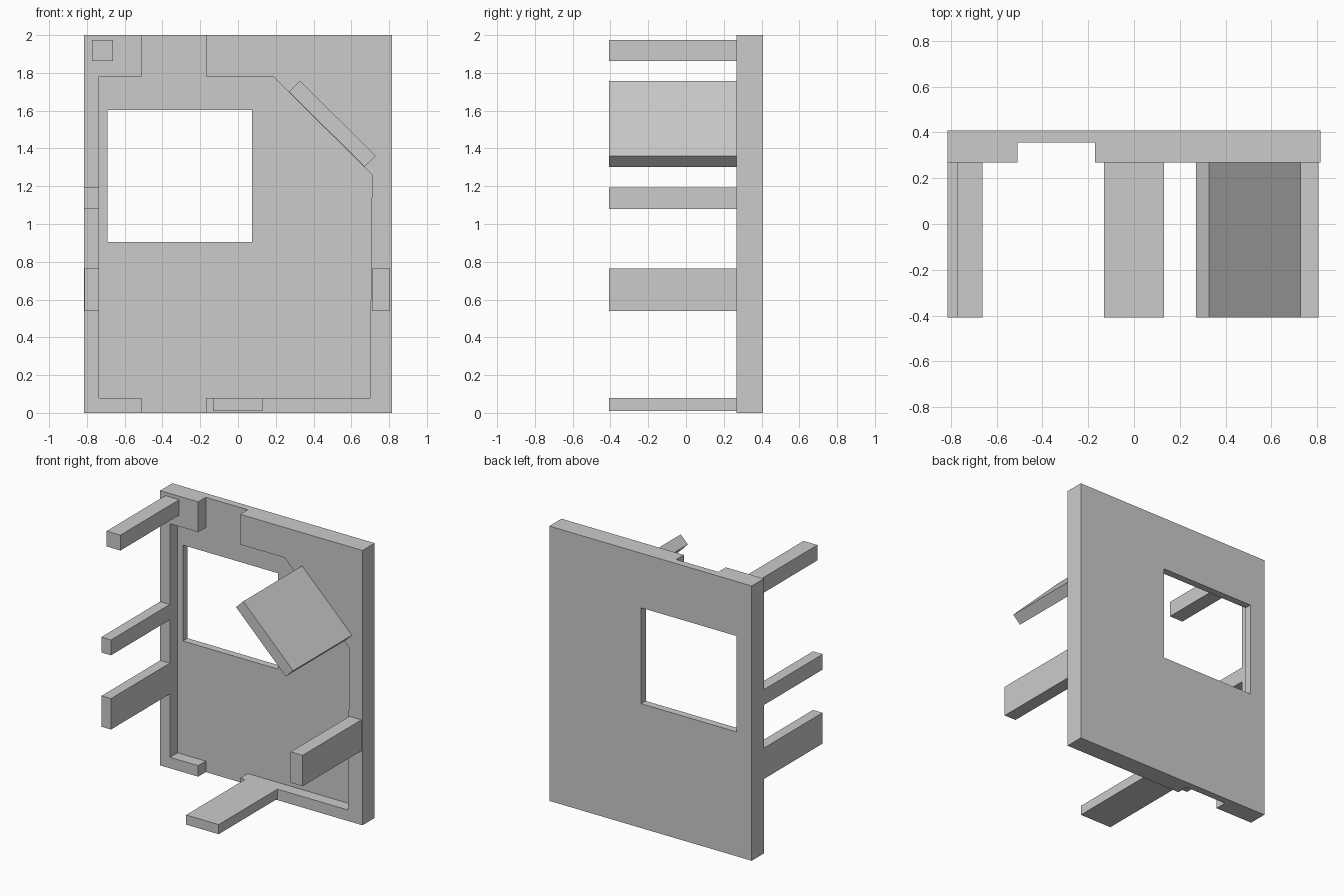
import bpy, bmesh

if "Cube" in bpy.data.objects:
    bpy.data.objects.remove(bpy.data.objects["Cube"])

FRONT, RIM, FLOOR, BACK = -0.408, 0.268, 0.355, 0.408


def prism(name, profile, y0, y1):
    """Extrude an (x, z) profile along y."""
    bm = bmesh.new()
    face = bm.faces.new([bm.verts.new((x, y0, z)) for x, z in profile])
    ext = bmesh.ops.extrude_face_region(bm, geom=[face])
    verts = [g for g in ext["geom"] if isinstance(g, bmesh.types.BMVert)]
    bmesh.ops.translate(bm, verts=verts, vec=(0, y1 - y0, 0))
    bmesh.ops.recalc_face_normals(bm, faces=bm.faces)
    mesh = bpy.data.meshes.new(name)
    bm.to_mesh(mesh)
    bm.free()
    obj = bpy.data.objects.new(name, mesh)
    bpy.context.collection.objects.link(obj)
    return obj


def rect(x0, x1, z0, z1):
    return [(x0, z0), (x1, z0), (x1, z1), (x0, z1)]


def cut(target, cutter):
    mod = target.modifiers.new("cut", 'BOOLEAN')
    mod.operation = 'DIFFERENCE'
    mod.solver = 'EXACT'
    mod.object = cutter
    bpy.context.view_layer.objects.active = target
    bpy.ops.object.modifier_apply(modifier=mod.name)
    bpy.data.objects.remove(cutter)


# Wall panel
panel = prism("wall_panel", rect(-0.815, 0.815, 0, 2), RIM, BACK)

# Shallow recess in the front, open through slots at top and bottom
recess = [(-0.735, 0.08), (-0.508, 0.08), (-0.508, -0.1), (-0.17, -0.1),
          (-0.17, 0.08), (0.698, 0.08), (0.70, 0.16), (0.705, 0.94),
          (0.71, 1.26), (0.187, 1.78), (-0.17, 1.78), (-0.17, 2.1),
          (-0.508, 2.1), (-0.508, 1.78), (-0.735, 1.78)]
cut(panel, prism("recess_cutter", recess, RIM - 0.1, FLOOR))

# Window opening
cut(panel, prism("window_cutter", rect(-0.692, 0.075, 0.905, 1.603), 0, 1))

# Pegs standing out from the rim
pegs = {
    "upper_left_peg": rect(-0.772, -0.661, 1.863, 1.975),
    "middle_left_peg": rect(-0.815, -0.737, 1.08, 1.192),
    "lower_left_peg": rect(-0.813, -0.737, 0.54, 0.765),
    "lower_right_peg": rect(0.71, 0.806, 0.54, 0.765),
    "bottom_peg": rect(-0.132, 0.13, 0.01, 0.08),
    "diagonal_peg": [(0.27, 1.70), (0.67, 1.303), (0.73, 1.36), (0.328, 1.758)],
}
for name, profile in pegs.items():
    prism(name, profile, FRONT, RIM)
